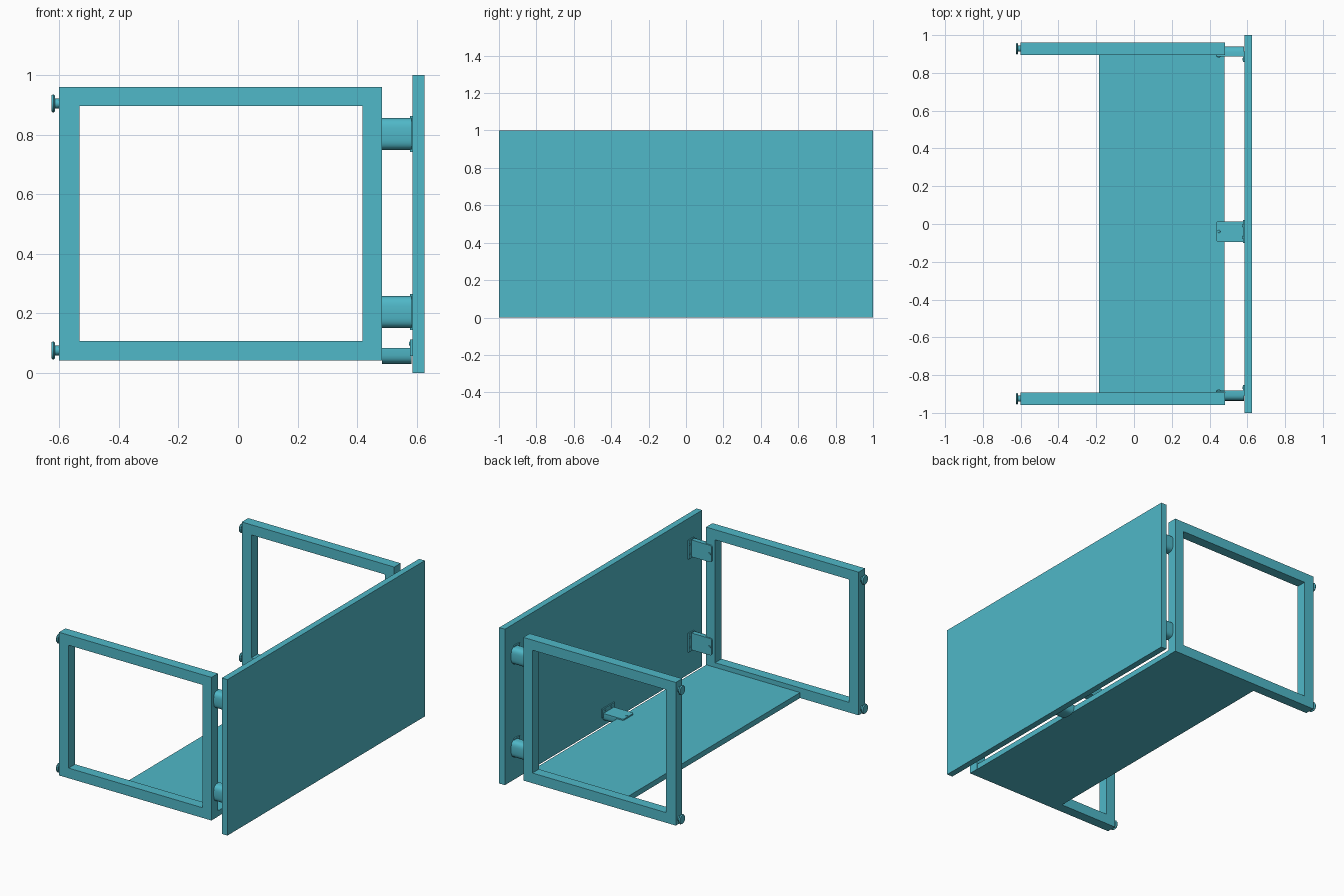
import bpy, bmesh, math
from mathutils import Vector, Matrix

if "Cube" in bpy.data.objects:
    bpy.data.objects.remove(bpy.data.objects["Cube"])

teal = bpy.data.materials.new("teal")
teal.diffuse_color = (0.08, 0.48, 0.58, 1)
teal.use_nodes = True
teal.node_tree.nodes["Principled BSDF"].inputs["Base Color"].default_value = teal.diffuse_color


def finish(name, bm, smooth=False):
    bmesh.ops.recalc_face_normals(bm, faces=bm.faces[:])
    me = bpy.data.meshes.new(name)
    bm.to_mesh(me)
    bm.free()
    ob = bpy.data.objects.new(name, me)
    bpy.context.collection.objects.link(ob)
    me.materials.append(teal)
    if smooth:
        bpy.ops.object.select_all(action='DESELECT')
        ob.select_set(True)
        bpy.context.view_layer.objects.active = ob
        bpy.ops.object.shade_smooth_by_angle(angle=math.radians(35))
    return ob


def add_box(bm, lo, hi):
    lo, hi = Vector(lo), Vector(hi)
    m = Matrix.Translation((lo + hi) / 2) @ Matrix.Diagonal((*(hi - lo), 1))
    bmesh.ops.create_cube(bm, size=1, matrix=m)


def add_prism(bm, ring, offset):
    """Extrude a closed outline along an offset vector."""
    f = bm.faces.new([bm.verts.new(p) for p in ring])
    g = bmesh.ops.extrude_face_region(bm, geom=[f], use_keep_orig=True)
    bmesh.ops.translate(bm, vec=offset,
                        verts=[v for v in g['geom'] if isinstance(v, bmesh.types.BMVert)])


def add_disc(bm, centre, r1, r2, depth, axis):
    rot = Vector((0, 0, 1)).rotation_difference(Vector(axis)).to_matrix().to_4x4()
    bmesh.ops.create_cone(bm, cap_ends=True, segments=24, radius1=r1, radius2=r2,
                          depth=depth, matrix=Matrix.Translation(centre) @ rot)


def box(name, lo, hi):
    bm = bmesh.new()
    add_box(bm, lo, hi)
    finish(name, bm)


# Front and bottom panels
box("front_panel", (0.585, -1, 0), (0.625, 1, 1))
box("bottom_panel", (-0.185, -0.892, 0.042), (0.48, 0.895, 0.077))


# Rectangular side frames: one outline bridged to the opening, extruded along y
def side_frame(name, y0, y1):
    def rect(bm, x0, x1, z0, z1, y):
        return [bm.verts.new((x, y, z)) for x, z in ((x0, z0), (x1, z0), (x1, z1), (x0, z1))]
    bm = bmesh.new()
    loops = [rect(bm, *r, y) for r, y in (
        ((-0.6, 0.482, 0.042, 0.96), y0), ((-0.6, 0.482, 0.042, 0.96), y1),
        ((-0.532, 0.418, 0.107, 0.895), y1), ((-0.532, 0.418, 0.107, 0.895), y0))]
    for a, b in zip(loops, loops[1:] + loops[:1]):
        for i in range(4):
            j = (i + 1) % 4
            bm.faces.new((a[i], a[j], b[j], b[i]))
    finish(name, bm)


side_frame("left_frame", -0.957, -0.892)
side_frame("right_frame", 0.895, 0.96)


# Mounting bracket. Local axes: x to the panel, y outward from the drawer, z along width
def bracket(name, matrix):
    bm = bmesh.new()
    w = 0.054
    # tongue lying on the frame, with rounded tip corners
    r = 0.012
    ring = [(0.582, 0, -w), (0.582, 0, w)]
    for s in (1, -1):
        for k in range(5):
            a = math.pi / 8 * (k if s > 0 else 4 - k)
            ring.append((0.435 + r - r * math.sin(a), 0, s * (w - r + r * math.cos(a))))
    add_prism(bm, ring, Vector((0, -0.008, 0)))
    # body between frame and panel, with a rounded outer side
    ring = []
    for k in range(17):
        a = math.pi * k / 16
        c, s = math.cos(a), math.sin(a)
        ring.append((0.483, 0.047 * abs(s) ** 0.6, math.copysign(w * abs(c) ** 0.6, c)))
    add_prism(bm, ring, Vector((0.099, 0, 0)))
    # flange against the front panel and screw heads
    add_box(bm, (0.577, -0.036, -0.06), (0.585, 0.02, 0.06))
    add_disc(bm, (0.449, -0.009, 0), 0.009, 0.007, 0.005, (0, -1, 0))
    for z in (-0.03, 0.03):
        add_disc(bm, (0.576, -0.022, z), 0.007, 0.006, 0.004, (-1, 0, 0))
    bm.transform(matrix)
    finish(name, bm, True)


for z, level in ((0.802, "upper"), (0.205, "lower")):
    bracket("right_bracket_" + level, Matrix.Translation((0, 0.894, z)))
    bracket("left_bracket_" + level,
            Matrix.Translation((0, -0.889, z)) @ Matrix.Diagonal((1, -1, 1, 1)))
# bottom bracket: outward direction points down
bracket("bottom_bracket",
        Matrix.Translation((0, -0.04, 0.077)) @ Matrix.Rotation(-math.pi / 2, 4, 'X'))

# Round rear studs
for y, side in ((-0.925, "left"), (0.928, "right")):
    for z, level in ((0.904, "upper"), (0.076, "lower")):
        bm = bmesh.new()
        add_disc(bm, (-0.608, y, z), 0.016, 0.016, 0.02, (-1, 0, 0))
        add_disc(bm, (-0.616, y, z), 0.025, 0.031, 0.006, (-1, 0, 0))
        add_disc(bm, (-0.622, y, z), 0.031, 0.027, 0.007, (-1, 0, 0))
        finish(f"{side}_stud_{level}", bm, True)
